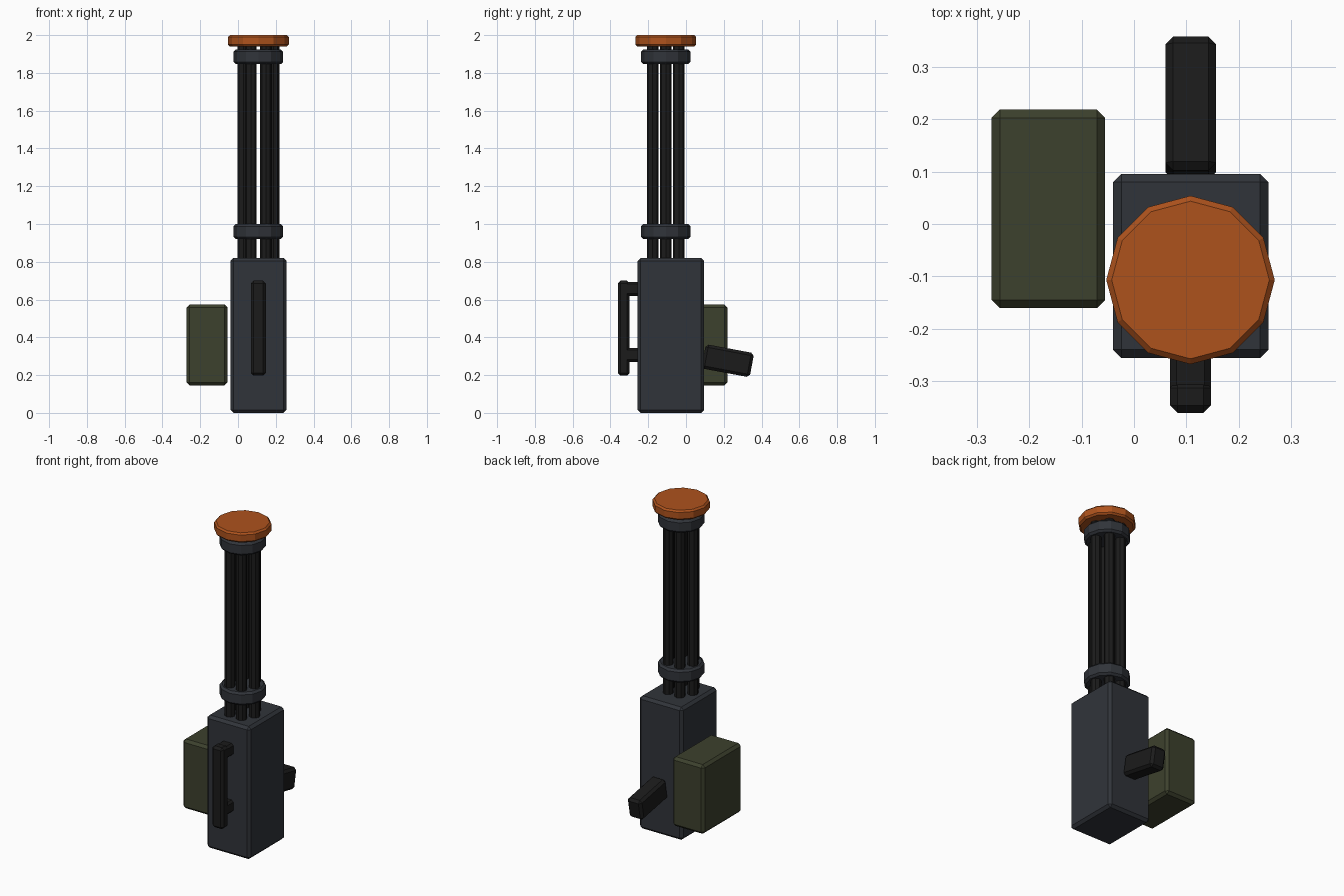
import bpy, bmesh
from math import cos, sin, pi
from mathutils import Matrix, Vector

if "Cube" in bpy.data.objects:
    bpy.data.objects.remove(bpy.data.objects["Cube"])


def material(name, rgb):
    m = bpy.data.materials.new(name)
    m.diffuse_color = (*rgb, 1)
    m.use_nodes = True
    m.node_tree.nodes["Principled BSDF"].inputs["Base Color"].default_value = m.diffuse_color
    return m


SLATE = material("slate", (0.030, 0.034, 0.042))
BLACK = material("black", (0.011, 0.011, 0.011))
OLIVE = material("olive", (0.046, 0.052, 0.026))
ORANGE = material("orange", (0.42, 0.085, 0.012))


def finish(name, bm, mat, bevel):
    mesh = bpy.data.meshes.new(name)
    bm.to_mesh(mesh)
    bm.free()
    mesh.materials.append(mat)
    ob = bpy.data.objects.new(name, mesh)
    bpy.context.collection.objects.link(ob)
    if bevel:
        mod = ob.modifiers.new("bevel", 'BEVEL')
        mod.width = bevel
        mod.segments = 1
        mod.limit_method = 'ANGLE'
        mod.angle_limit = pi / 4
    return ob


def box(name, lo, hi, mat, bevel):
    lo, hi = Vector(lo), Vector(hi)
    bm = bmesh.new()
    bmesh.ops.create_cube(bm, size=1, matrix=Matrix.Diagonal((*(hi - lo), 1)))
    ob = finish(name, bm, mat, bevel)
    ob.location = (lo + hi) / 2
    return ob


def cylinder(name, x, y, z0, z1, radius, sides, mat, bevel=0):
    bm = bmesh.new()
    bmesh.ops.create_cone(bm, cap_ends=True, segments=sides, radius1=radius,
                          radius2=radius, depth=z1 - z0)
    ob = finish(name, bm, mat, bevel)
    ob.location = (x, y, (z0 + z1) / 2)
    return ob


# Main housing and side ammunition box
box("housing", (-0.04, -0.256, 0), (0.257, 0.096, 0.82), SLATE, 0.016)
box("ammo_box", (-0.272, -0.161, 0.146), (-0.055, 0.219, 0.574), OLIVE, 0.016)

# Barrel cluster
CX, CY = 0.108, -0.107
for i in range(6):
    a = i * pi / 3
    cylinder(f"barrel_{i + 1}", CX + 0.08 * cos(a), CY + 0.08 * sin(a),
             0.78, 1.95, 0.031, 8, BLACK)

# Clamp rings and muzzle cap
cylinder("lower_ring", CX, CY, 0.92, 1.0, 0.131, 12, SLATE, 0.012)
cylinder("upper_ring", CX, CY, 1.846, 1.924, 0.131, 12, SLATE, 0.012)
cylinder("muzzle_cap", CX, CY, 1.94, 2.0, 0.161, 12, ORANGE, 0.01)

# Carry handle on the front face
box("handle_bar", (0.069, -0.361, 0.197), (0.147, -0.299, 0.70), BLACK, 0.014)
for name, z in (("handle_post_lower", 0.27), ("handle_post_upper", 0.62)):
    box(name, (0.069, -0.34, z), (0.147, -0.24, z + 0.074), BLACK, 0.012)

# Tilted rear grip
grip = box("rear_grip", (0.06, 0.091, 0.211), (0.157, 0.351, 0.341), BLACK, 0.015)
grip.rotation_euler.x = -0.185
